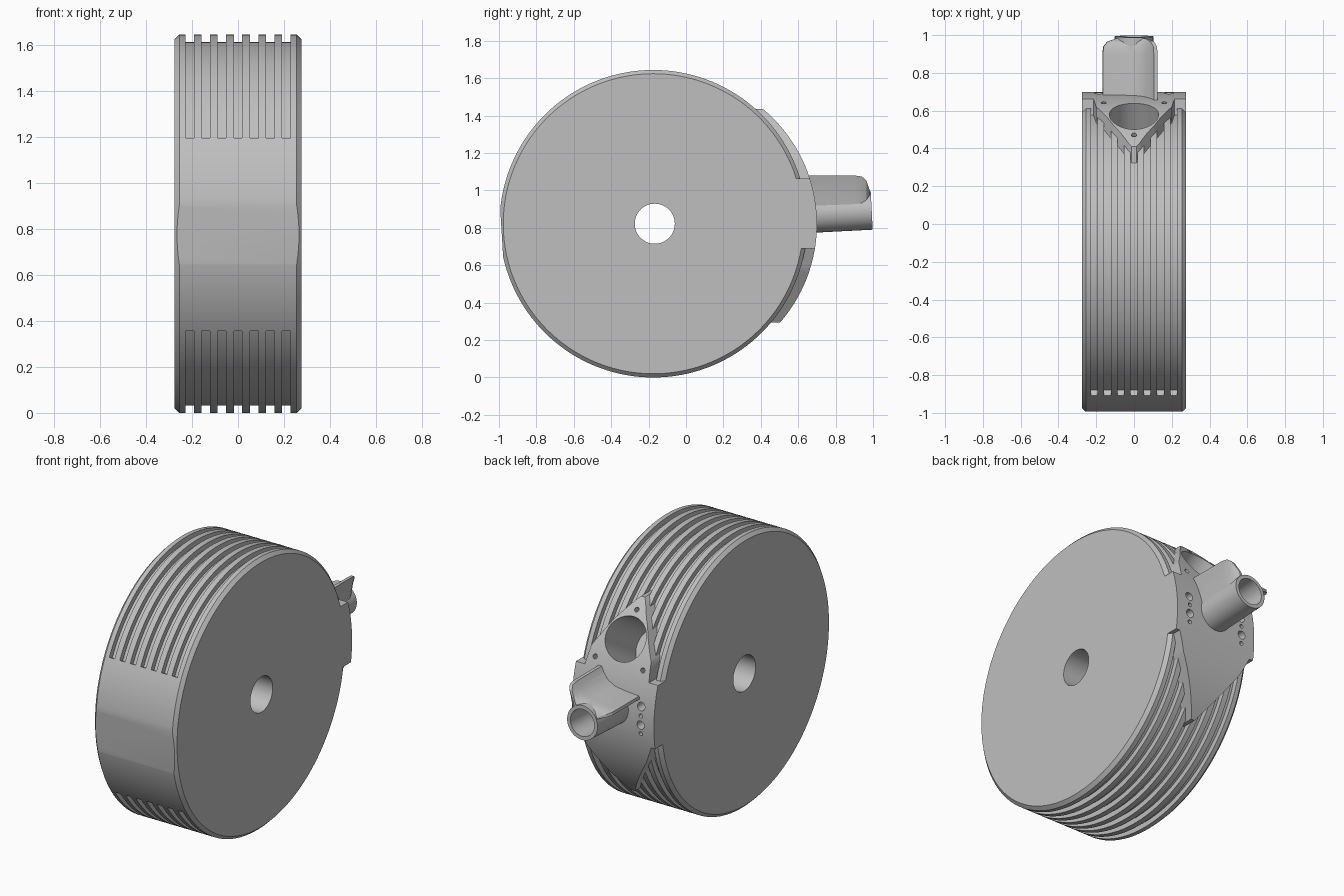
import bpy, bmesh
from math import sin, cos, radians
from mathutils import Matrix, Vector

if "Cube" in bpy.data.objects:
    bpy.data.objects.remove(bpy.data.objects["Cube"], do_unlink=True)

CY, CZ, R, W = -0.175, 0.822, 0.822, 0.275   # drum centre, radius, half width

grey = bpy.data.materials.new("plain_grey")
grey.use_nodes = True
grey.diffuse_color = (0.52, 0.52, 0.52, 1)
grey.node_tree.nodes["Principled BSDF"].inputs["Base Color"].default_value = grey.diffuse_color


def make(name, bm):
    bmesh.ops.recalc_face_normals(bm, faces=bm.faces)
    mesh = bpy.data.meshes.new(name)
    bm.to_mesh(mesh)
    bm.free()
    mesh.materials.append(grey)
    ob = bpy.data.objects.new(name, mesh)
    bpy.context.collection.objects.link(ob)
    return ob


def loft(bm, rings):
    """Closed skin through rings of equal point count."""
    rows = [[bm.verts.new(p) for p in ring] for ring in rings]
    for a, b in zip(rows, rows[1:]):
        for i in range(len(a)):
            j = (i + 1) % len(a)
            bm.faces.new((a[i], a[j], b[j], b[i]))
    bm.faces.new(rows[0])
    bm.faces.new(rows[-1])


def prism_x(bm, pts, x0, x1):
    loft(bm, [[(x, y, z) for y, z in pts] for x in (x0, x1)])


def rod(bm, start, end, r, sides=48):
    a, b = Vector(start), Vector(end)
    turn = (b - a).to_track_quat("Z", "Y").to_matrix().to_4x4()
    bmesh.ops.create_cone(bm, cap_ends=True, segments=sides, radius1=r, radius2=r,
                          depth=(b - a).length, matrix=Matrix.Translation((a + b) / 2) @ turn)


def arc(cy, cz, r, a0, a1, n):
    return [(cy + r * cos(radians(a0 + (a1 - a0) * i / n)),
             cz + r * sin(radians(a0 + (a1 - a0) * i / n))) for i in range(n + 1)]


def combine(target, tool, op):
    mod = target.modifiers.new(op, "BOOLEAN")
    mod.operation, mod.solver, mod.object = op, "EXACT", tool
    bpy.context.view_layer.objects.active = target
    bpy.ops.object.modifier_apply(modifier=mod.name)
    bpy.data.objects.remove(tool, do_unlink=True)


# Drum with chamfered rims
bm = bmesh.new()
c = 0.02
loft(bm, [[(x, y, z) for y, z in arc(CY, CZ, r, 0, 360, 144)[:-1]]
          for x, r in ((-W, R - c), (c - W, R), (W - c, R), (W, R - c))])
drum = make("drum_housing", bm)

# Flat pad on the front of the drum
bm = bmesh.new()
prism_x(bm, [(-1.005, 1.1), (-0.974, 0.58), (-0.96, 0.35), (-1.3, 0.35), (-1.3, 1.1)], -0.5, 0.5)
combine(drum, make("flat_cutter", bm), "DIFFERENCE")

# Cooling grooves, running over the top and under the bottom
bm = bmesh.new()
for i in range(-3, 4):
    for a0, a1 in ((10, 153), (-145.5, -5)):
        ring = arc(CY, CZ, R - 0.032, a0, a1, 70) + arc(CY, CZ, R + 0.03, a1, a0, 70)
        prism_x(bm, ring, i * 0.07 - 0.018, i * 0.07 + 0.018)
combine(drum, make("groove_cutter", bm), "DIFFERENCE")

# Rear mounting flange: curved pad trimmed to a winged outline
bm = bmesh.new()
prism_x(bm, [(-0.1, 0.82)] + arc(-0.1, 0.82, 0.8, -48, 58, 64), -W, W)
flange = make("rear_flange", bm)
half = [(0.012, 1.435), (0.03, 1.42), (0.11, 1.32), (0.2, 1.17), (0.215, 1.065), (0.4, 1.065),
        (0.4, 0.69), (0.25, 0.69), (0.2, 0.58), (0.012, 0.295)]
outline = half + [(-x, z) for x, z in reversed(half)]
bm = bmesh.new()
loft(bm, [[(x, y, z) for x, z in outline] for y in (-0.3, 1.2)])
combine(flange, make("outline_cutter", bm), "INTERSECT")
combine(drum, flange, "UNION")

# Spout: slightly tilted tube carrying a scooped saddle
tube_in, tube_out = Vector((0, 0.45, 0.864)), Vector((0, 0.993, 0.892))
bm = bmesh.new()
rod(bm, tube_in, tube_out, 0.102, 64)
spout = make("spout_tube", bm)
section = [(-0.168, 0.962), (-0.165, 0.98), (-0.08, 0.985), (0, 0.995), (0.05, 1.018),
           (0.085, 1.05), (0.105, 1.08), (0.125, 1.08), (0.112, 1.03), (0.101, 0.97),
           (0.09, 0.9), (-0.09, 0.9), (-0.1, 0.945)]
bm = bmesh.new()
loft(bm, [[(x * f, y, 0.9 + (z - 0.9) * f) for x, z in section]
          for y, f in ((0.5, 1), (0.9, 1), (0.94, 0.97), (0.965, 0.85), (0.983, 0.55))])
combine(spout, make("spout_saddle", bm), "UNION")
combine(drum, spout, "UNION")

# Through axle hole, spout bore and angled port
port_dir = Vector((0, cos(radians(32)), sin(radians(32))))
port = Vector((0, 0.58, 1.244))
for start, end, r in (((-1, -0.167, CZ), (1, -0.167, CZ), 0.107),
                      (tube_in + Vector((0, 0.15, 0.008)), tube_out + (tube_out - tube_in), 0.08),
                      (port - port_dir * 0.35, port + port_dir * 0.2, 0.13)):
    bm = bmesh.new()
    rod(bm, start, end, r, 64)
    combine(drum, make("bore_cutter", bm), "DIFFERENCE")

# Screw holes around the port and beside the spout
bm = bmesh.new()
for p in ((-0.16, 0.645, 1.12), (0.16, 0.645, 1.12), (0, 0.47, 1.378)):
    p = Vector(p)
    rod(bm, p - port_dir * 0.1, p + port_dir * 0.1, 0.014, 20)
for x in (-0.185, 0.185):
    for z, r in ((0.925, 0.025), (0.87, 0.012), (0.815, 0.025), (0.762, 0.012)):
        rod(bm, (x, 0.6, z), (x, 0.8, z), r, 20)
combine(drum, make("screw_cutter", bm), "DIFFERENCE")

# Smooth curved walls, crisp edges
bpy.ops.object.select_all(action="DESELECT")
drum.select_set(True)
bpy.context.view_layer.objects.active = drum
bpy.ops.object.shade_smooth_by_angle(angle=radians(25))
